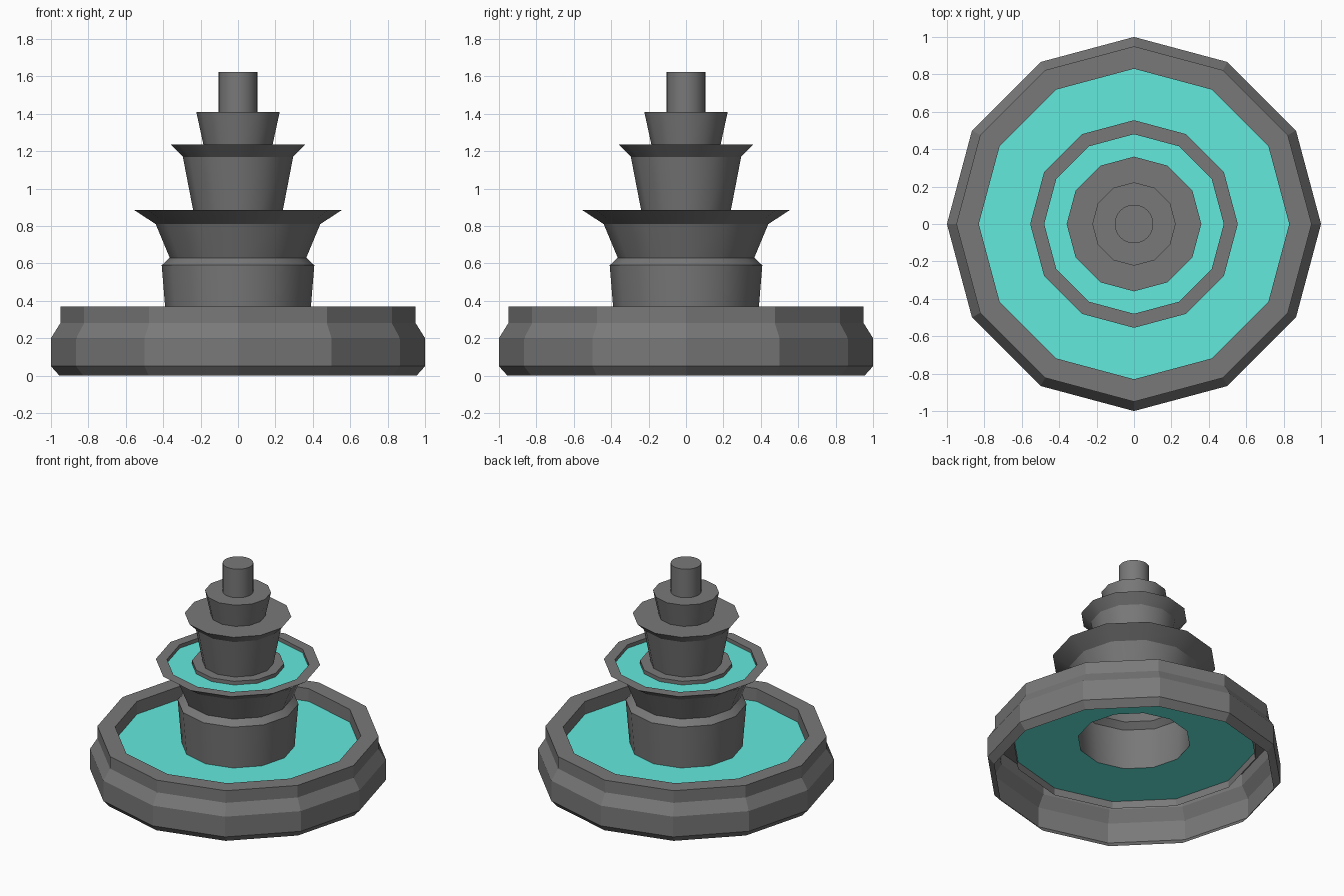
import bpy
import bmesh
from math import cos, sin, tau

if "Cube" in bpy.data.objects:
    bpy.data.objects.remove(bpy.data.objects["Cube"])

SIDES = 12


def make_material(name, color):
    mat = bpy.data.materials.new(name)
    mat.diffuse_color = (*color, 1)
    mat.use_nodes = True
    mat.node_tree.nodes["Principled BSDF"].inputs["Base Color"].default_value = mat.diffuse_color
    return mat


stone = make_material("dark_stone", (0.19, 0.19, 0.19))
water = make_material("water", (0.125, 0.82, 0.72))


def lathe(name, profile, sides=SIDES, cap_top=False, material=stone, smooth=False):
    """Spin (radius, height) points around z; smooth sides keep crisp rings."""
    bm = bmesh.new()
    rings = [[bm.verts.new((r * cos(tau * i / sides), r * sin(tau * i / sides), z))
              for i in range(sides)] for r, z in profile]
    for low, high in zip(rings, rings[1:]):
        for i in range(sides):
            j = (i + 1) % sides
            face = bm.faces.new((low[i], low[j], high[j], high[i]))
            face.smooth = smooth
    if cap_top:
        bm.faces.new(rings[-1])
    for ring in rings:
        for i in range(sides):
            edge = bm.edges.get((ring[i], ring[(i + 1) % sides]))
            edge.smooth = False
    mesh = bpy.data.meshes.new(name)
    bm.to_mesh(mesh)
    bm.free()
    obj = bpy.data.objects.new(name, mesh)
    bpy.context.collection.objects.link(obj)
    mesh.materials.append(material)
    return obj


# Open-bottomed lower basin with a thick rim
lathe("lower_basin", [(0.955, 0), (1.0, 0.05), (1.0, 0.20), (0.95, 0.28),
                      (0.95, 0.37), (0.83, 0.37), (0.83, 0.22)])

# Water in the lower basin, a ring around the pedestal
lathe("lower_water", [(0.83, 0.275), (0.38, 0.275)], material=water)

# Hollow pedestal flaring into the middle bowl
lathe("pedestal_and_middle_bowl", [(0.382, 0.275), (0.408, 0.59), (0.365, 0.63),
                                   (0.44, 0.81), (0.555, 0.885), (0.48, 0.885),
                                   (0.48, 0.855)], smooth=True)

# Water in the middle bowl
lathe("middle_water", [(0.48, 0.858), (0.30, 0.858)], material=water)

# Collar, upper column and top plate
lathe("upper_column", [(0.31, 0.85), (0.31, 0.885), (0.24, 0.885), (0.295, 1.17),
                       (0.36, 1.235), (0.185, 1.235)], smooth=True)

# Small top cup
lathe("top_cup", [(0.185, 1.235), (0.223, 1.41)], cap_top=True, smooth=True)

# Round spout
lathe("spout", [(0.103, 1.41), (0.103, 1.622)], sides=32, cap_top=True, smooth=True)
